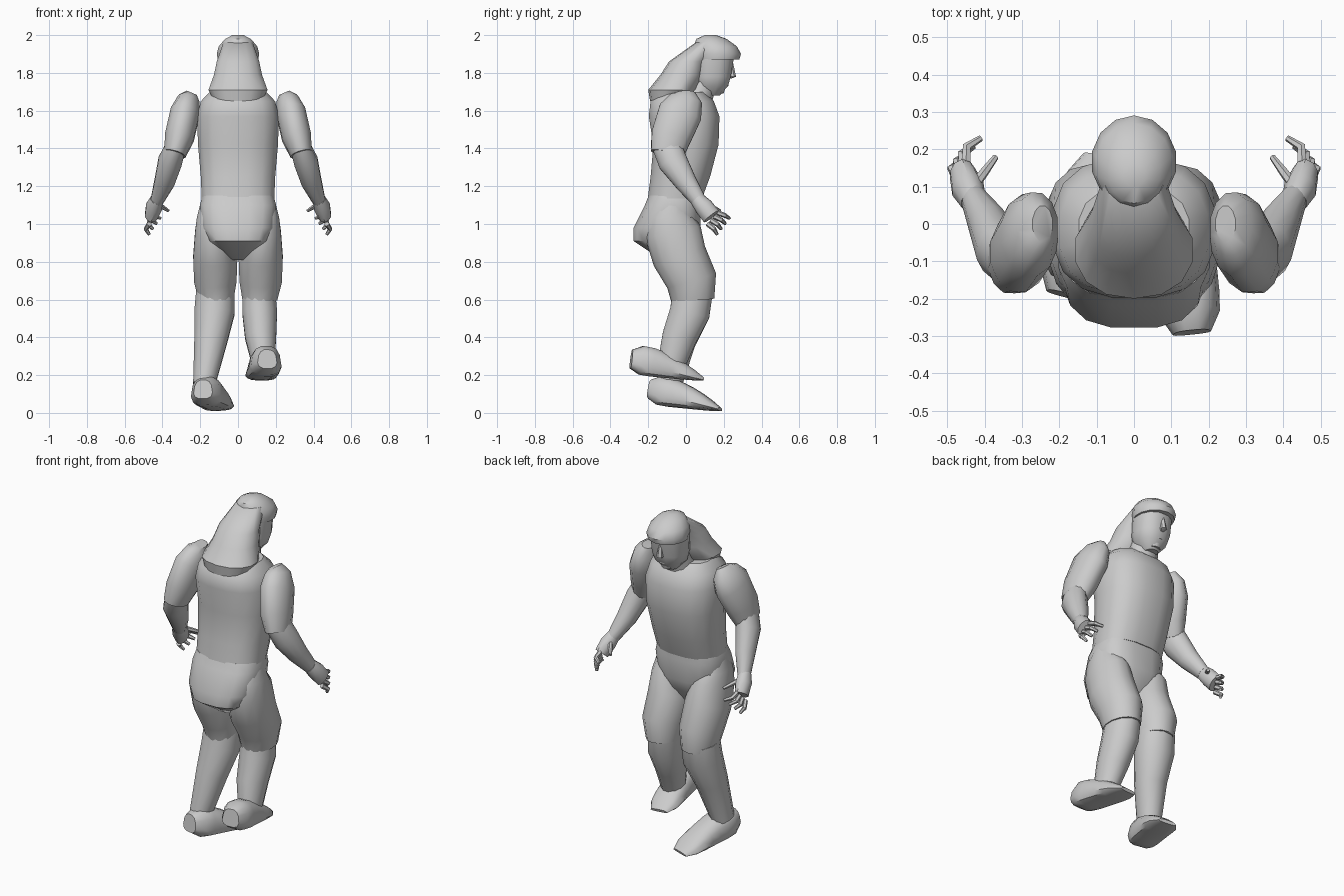
import bpy
import bmesh
import math
from mathutils import Vector

default_cube = bpy.data.objects.get("Cube")
if default_cube:
    bpy.data.objects.remove(default_cube, do_unlink=True)

# Single plain colour
grey = bpy.data.materials.new("plain_grey")
grey.use_nodes = True
GREY_VALUE = (.6, .6, .6, 1)
grey.diffuse_color = GREY_VALUE
grey.node_tree.nodes["Principled BSDF"].inputs["Base Color"].default_value = GREY_VALUE


def finish(name, bm):
    """Turn a bmesh into a named, coloured, smooth shaded object."""
    bmesh.ops.recalc_face_normals(bm, faces=bm.faces[:])
    mesh = bpy.data.meshes.new(name)
    bm.to_mesh(mesh)
    bm.free()
    mesh.materials.append(grey)
    part = bpy.data.objects.new(name, mesh)
    bpy.context.collection.objects.link(part)
    bpy.ops.object.select_all(action="DESELECT")
    part.select_set(True)
    bpy.context.view_layer.objects.active = part
    bpy.ops.object.shade_smooth_by_angle(angle=math.radians(40))


def signed_power(value, exponent):
    return math.copysign(abs(value) ** exponent, value)


def loft(name, rows, sides=12, level=False, power=2, mirror=1, flare=0):
    """Skin rounded rings (x, y, z, width, depth) placed along a path."""
    bm = bmesh.new()
    centres = [Vector((row[0] * mirror, row[1], row[2])) for row in rows]
    rings = []
    for index, row in enumerate(rows):
        before = centres[max(index - 1, 0)]
        after = centres[min(index + 1, len(rows) - 1)]
        tangent = Vector((0, 0, 1)) if level else (after - before).normalized()
        across = Vector((1, 0, 0))
        across = (across - tangent * tangent.dot(across)).normalized()
        along = tangent.cross(across)
        ring = []
        for step in range(sides):
            angle = math.tau * (step + .5) / sides
            v = signed_power(math.sin(angle), 2 / power)
            u = signed_power(math.cos(angle), 2 / power) * (1 + flare * v)
            offset = across * u * row[3] + along * v * row[4]
            ring.append(bm.verts.new(centres[index] + offset))
        rings.append(ring)
    for lower, upper in zip(rings, rings[1:]):
        for step in range(sides):
            after = (step + 1) % sides
            bm.faces.new((lower[step], lower[after], upper[after], upper[step]))
    bm.faces.new(rings[0])
    bm.faces.new(rings[-1])
    finish(name, bm)


def upright(name, rows, **options):
    """Loft level rings given as (y, z, width, depth) on the centre line."""
    loft(name, [(0, *row) for row in rows], level=True, **options)


def foot(name, heel, toe, stations=8):
    """Wedge shoe whose height falls from heel to toe, with rounded ends."""
    rows = []
    for station in range(stations):
        share = station / (stations - 1)
        height = .03 + .14 * math.cos(share * math.pi / 2)
        rounding = 1 - .4 * abs(2 * share - 1) ** 6
        centre = Vector(heel).lerp(Vector(toe), share)
        centre.z += height / 2
        rows.append((*centre, .083 * rounding, height / 2 * rounding))
    loft(name, rows, power=2.8, flare=.16)


def finger(name, base, tip, mirror, bulge=.018):
    """Tapered finger with an outward bend at its middle joint."""
    joint = base.lerp(tip, .5) + Vector((bulge, bulge / 2, 0))
    thickness = .014
    rows = []
    for point, scale in ((base, 1), (joint, .9), (tip, .6)):
        rows.append((*point, thickness * scale, thickness * scale))
    loft(name, rows, sides=6, mirror=mirror)


# Torso and trunks
upright("torso", [
    (-.06, 1.13, .195, .145), (-.03, 1.25, .2, .16), (0, 1.42, .215, .175),
    (-.01, 1.57, .22, .19), (-.02, 1.65, .2, .17), (-.02, 1.7, .15, .12),
], sides=16, power=2.5)
upright("trunks", [
    (-.06, 1.15, .19, .14), (-.07, 1.1, .205, .15), (-.1, .98, .195, .18),
    (-.115, .91, .165, .165), (-.07, .81, .05, .06),
], sides=16, power=2.8)

# Neck, face and hair cap
upright("neck", [(.04, 1.64, .1, .1), (.08, 1.72, .08, .08), (.12, 1.8, .07, .07)])
upright("face", [
    (.15, 1.9, .1, .11), (.14, 1.78, .1, .1),
    (.135, 1.73, .085, .09), (.13, 1.68, .04, .05),
], power=2.3)
upright("hair_cap", [
    (.165, 1.87, .11, .117), (.167, 1.9, .115, .124), (.155, 1.94, .105, .115),
    (.135, 1.98, .07, .08), (.13, 2, .03, .03),
], sides=14)

# Long hair with a hollow lower end
upright("hair_tail", [
    (.12, 1.96, .08, .07), (.01, 1.86, .115, .1), (-.02, 1.79, .13, .115),
    (-.07, 1.71, .16, .13), (-.1, 1.65, .13, .09), (-.1, 1.68, .11, .07),
], sides=14, power=2.2)

# Small facial features
upright("nose", [(.23, 1.85, .01, .02), (.245, 1.78, .02, .02), (.23, 1.77, .01, .01)], sides=6)
upright("lips", [(.21, 1.75, .03, .015), (.21, 1.73, .03, .015)], sides=8)
upright("chin", [(.19, 1.72, .03, .02), (.18, 1.69, .03, .02)], sides=8)

# Arms, hands and thighs share one shape per side
first_knuckle, last_knuckle = Vector((.45, .165, 1.06)), Vector((.47, .115, 1))
first_tip, last_tip = Vector((.41, .23, 1.03)), Vector((.47, .165, .945))
finger_names = ("index", "middle", "ring", "little")
for mirror, side in ((-1, "right"), (1, "left")):
    loft(side + "_upper_arm", [
        (.245, 0, 1.695, .03, .05), (.26, 0, 1.66, .06, .09),
        (.28, -.03, 1.59, .08, .12), (.31, -.08, 1.46, .08, .11),
        (.335, -.1, 1.37, .06, .09),
    ], mirror=mirror)
    loft(side + "_forearm", [
        (.33, -.1, 1.41, .055, .08), (.36, -.07, 1.33, .065, .08),
        (.39, 0, 1.22, .055, .06), (.43, .07, 1.12, .035, .04),
    ], mirror=mirror)
    loft(side + "_palm", [
        (.43, .06, 1.13, .035, .04), (.445, .095, 1.09, .045, .05),
        (.46, .135, 1.04, .035, .05),
    ], sides=10, mirror=mirror)
    for number, label in enumerate(finger_names):
        share = number / (len(finger_names) - 1)
        knuckle = first_knuckle.lerp(last_knuckle, share)
        tip = first_tip.lerp(last_tip, share)
        finger(f"{side}_{label}_finger", knuckle, tip, mirror)
    finger(side + "_thumb", Vector((.43, .1, 1.11)), Vector((.37, .18, 1.07)), mirror, bulge=0)
    loft(side + "_thigh", [
        (.14, -.07, 1.12, .06, .07), (.13, -.08, 1.04, .09, .12),
        (.13, -.07, .96, .1, .15), (.12, -.035, .83, .12, .145),
        (.12, .03, .7, .115, .135), (.115, .035, .6, .095, .115),
    ], sides=14, mirror=mirror)

# Raised left lower leg and foot
loft("left_shin", [
    (.11, .035, .64, .09, .11), (.115, .02, .53, .095, .11),
    (.12, -.035, .4, .085, .095), (.135, -.08, .25, .06, .075),
])
foot("left_foot", heel=(.155, -.29, .2), toe=(.115, .09, .165))

# Standing right lower leg and foot
loft("right_shin", [
    (-.12, .035, .64, .105, .11), (-.125, .02, .53, .11, .11),
    (-.145, -.035, .38, .09, .09), (-.18, -.09, .15, .06, .07),
])
foot("right_foot", heel=(-.185, -.19, .04), toe=(-.085, .18, .005))
